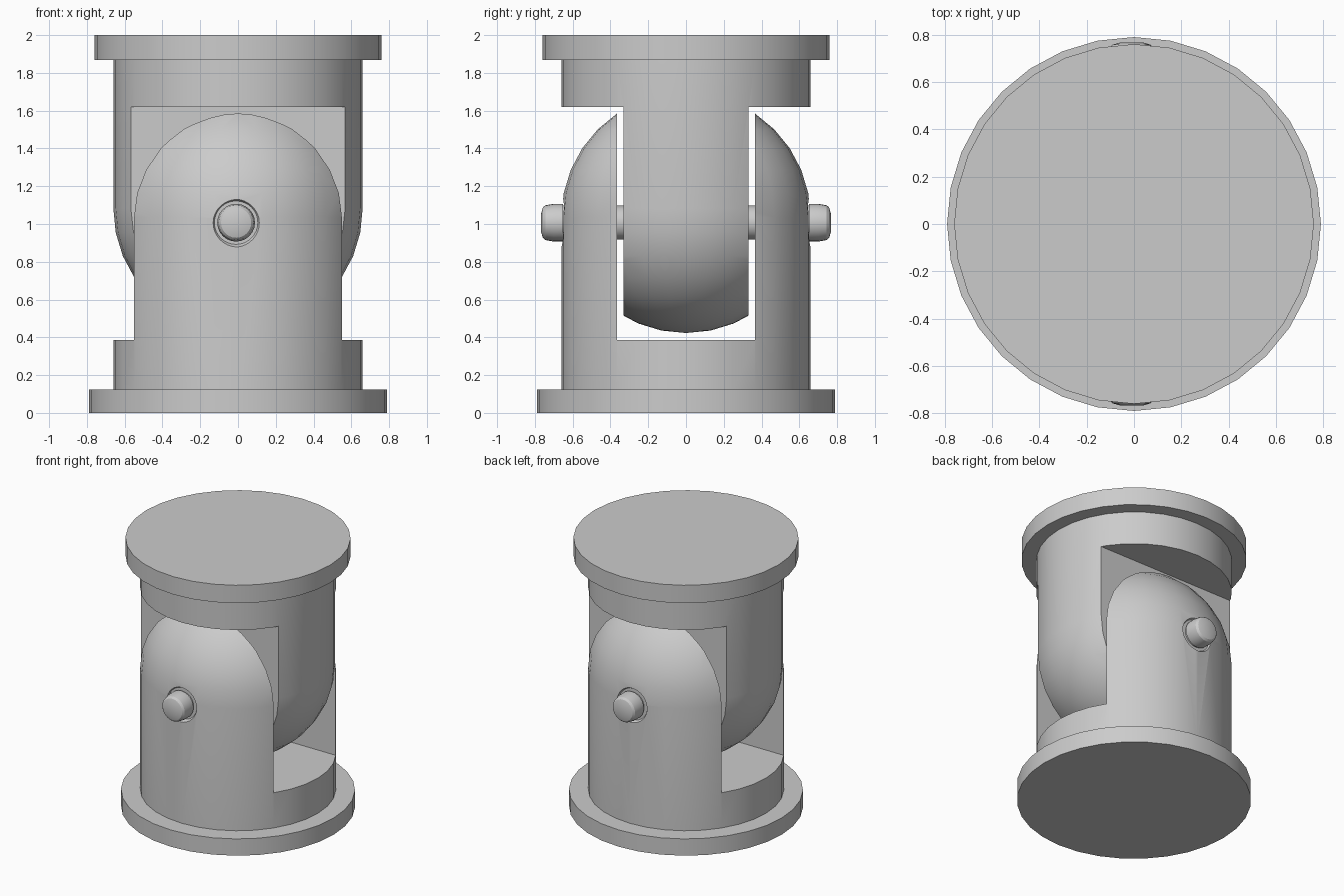
import bpy, bmesh
from math import sin, cos, pi
from mathutils import Matrix

if "Cube" in bpy.data.objects:
    bpy.data.objects.remove(bpy.data.objects["Cube"])

R = 0.66          # body radius
PIN = (-0.01, 1.007)  # pin axis x, z


def link(name, bm):
    bmesh.ops.recalc_face_normals(bm, faces=bm.faces)
    me = bpy.data.meshes.new(name)
    bm.to_mesh(me)
    bm.free()
    ob = bpy.data.objects.new(name, me)
    bpy.context.collection.objects.link(ob)
    return ob


def lathe(name, prof, segs=32, matrix=None):
    """Spin an (r, z) profile whose ends lie on the axis."""
    bm = bmesh.new()
    rings = []
    for r, z in prof:
        n = segs if r > 1e-6 else 1
        rings.append([bm.verts.new((r * sin(2 * pi * i / segs), r * cos(2 * pi * i / segs), z))
                      for i in range(n)])
    for a, b in zip(rings, rings[1:]):
        if len(a) == 1 and len(b) == segs:
            if abs(a[0].co.z - b[0].co.z) < 1e-6:
                bm.faces.new(b)
                continue
        if len(b) == 1 and abs(a[0].co.z - b[0].co.z) < 1e-6:
            bm.faces.new(a)
            continue
        for i in range(segs):
            j = (i + 1) % segs
            if len(a) == 1:
                bm.faces.new((a[0], b[i], b[j]))
            elif len(b) == 1:
                bm.faces.new((a[i], a[j], b[0]))
            else:
                bm.faces.new((a[i], a[j], b[j], b[i]))
    loose = [v for v in bm.verts if not v.link_faces]
    bmesh.ops.delete(bm, geom=loose, context='VERTS')
    if matrix:
        bm.transform(matrix)
    return link(name, bm)


def box(lo, hi):
    bm = bmesh.new()
    bmesh.ops.create_cube(bm, size=1)
    for v in bm.verts:
        v.co = [(a + b) / 2 + c * (b - a) for a, b, c in zip(lo, hi, v.co)]
    return link("cutter", bm)


def cut(ob, cutter):
    m = ob.modifiers.new("cut", 'BOOLEAN')
    m.operation, m.solver, m.object = 'DIFFERENCE', 'EXACT', cutter
    cutter.hide_render = True
    bpy.context.view_layer.objects.active = ob
    bpy.ops.object.modifier_apply(modifier=m.name)
    bpy.data.objects.remove(cutter)


def dome(zc, sign):
    return [(R * cos(i * pi / 16), zc + sign * R * sin(i * pi / 16)) for i in range(8)] + [(0, zc + sign * R)]


def along_y(side):
    return Matrix.Translation((PIN[0], 0, PIN[1])) @ Matrix.Rotation(-side * pi / 2, 4, 'X')


# lower fork: flange, body and two domed cheeks
fork = lathe("lower_fork", [(0, 0), (0.79, 0), (0.79, 0.125), (R, 0.125)] + dome(1.035, 1))
cut(fork, box((-1, -0.365, 0.387), (1, 0.365, 1.9)))

# upper tongue: flange, body and rounded central plate
tongue = lathe("upper_tongue", [(0, 2), (0.76, 2), (0.76, 1.867), (R, 1.867)] + dome(1.083, -1))
parts = [fork, tongue]
for s in (-1, 1):
    lo, hi = sorted((s * 0.332, s * 1.0))
    cut(tongue, box((-1, lo, 0.2), (1, hi, 1.62)))
    # shallow recess around the pin
    cut(fork, lathe("cutter", [(0, 0.635), (0.115, 0.635), (0.135, 0.67), (0, 0.67)], 32, along_y(s)))

    # hinge pin end with chamfered head
    parts.append(lathe("hinge_pin", [(0, 0.3), (0.09, 0.3), (0.09, 0.65), (0.1, 0.652), (0.1, 0.7),
                                     (0.092, 0.745), (0.08, 0.758), (0.045, 0.768), (0, 0.768)],
                       24, along_y(s)))

for ob in parts:
    bpy.ops.object.select_all(action='DESELECT')
    ob.select_set(True)
    bpy.context.view_layer.objects.active = ob
    bpy.ops.object.shade_smooth_by_angle()
